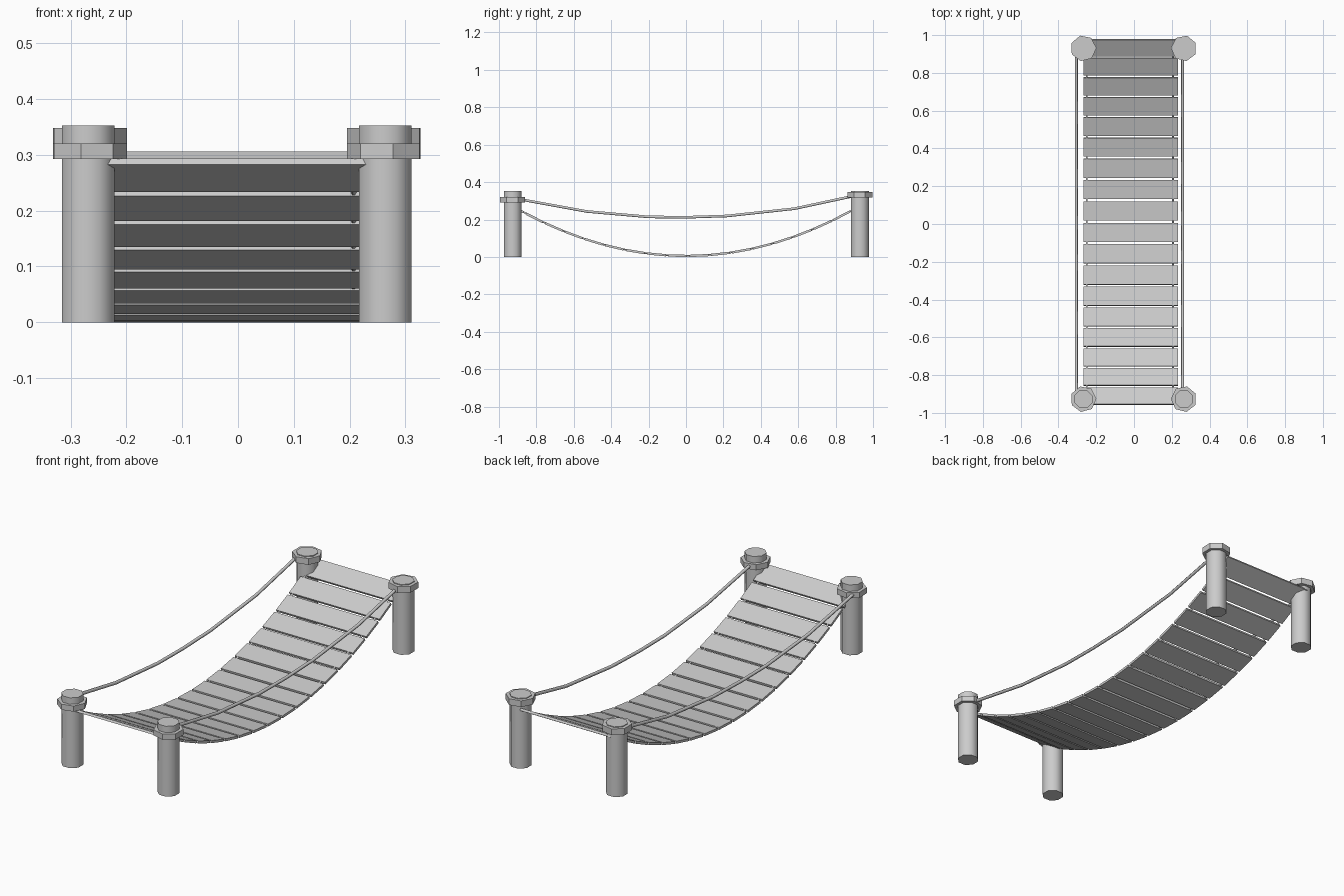
import bpy, math
from mathutils import Matrix, Vector

if "Cube" in bpy.data.objects:
    bpy.data.objects.remove(bpy.data.objects["Cube"])

SAG = 0.309      # deck parabola: z = 0.006 + SAG * y^2
THICK = 0.012


def deck_z(y):
    return THICK / 2 + SAG * y * y


def step(y, dist):
    # walk along the deck curve by an arc length
    n = 20
    for _ in range(n):
        y += dist / n / math.sqrt(1 + (2 * SAG * y) ** 2)
    return y


def cylinder(name, x, y, z0, z1, r, sides, rot=0.0, smooth=False):
    bpy.ops.mesh.primitive_cylinder_add(vertices=sides, radius=r, depth=z1 - z0,
                                        location=(x, y, (z0 + z1) / 2), rotation=(0, 0, rot))
    ob = bpy.context.object
    ob.name = name
    if smooth:
        bpy.ops.object.shade_smooth_by_angle(angle=math.radians(50))
    return ob


def rope(name, pts, r):
    cu = bpy.data.curves.new(name, 'CURVE')
    cu.dimensions = '3D'
    cu.bevel_depth = r
    cu.bevel_resolution = 1
    cu.use_fill_caps = True
    sp = cu.splines.new('POLY')
    sp.points.add(len(pts) - 1)
    for p, co in zip(sp.points, pts):
        p.co = (*co, 1)
    ob = bpy.data.objects.new(name, cu)
    bpy.context.collection.objects.link(ob)


# posts and collars (the collars at the back sit higher)
for side, x in (("left", -0.268), ("right", 0.264)):
    for end, y, z0, z1 in (("front", -0.927, 0.292, 0.32), ("back", 0.930, 0.317, 0.348)):
        cylinder(f"{end}_{side}_post", x, y, 0, 0.352, 0.051, 8, math.pi / 8, True)
        rot = 0.25 if side == "left" else -0.25
        cylinder(f"{end}_{side}_collar", x, y, z0, z1, 0.069, 7, rot)

# planks, evenly spaced along the sagging curve
PITCH, LENGTH = 0.1138, 0.101
for i in range(18):
    y = step(0.0125, (i - 8.5) * PITCH)
    bpy.ops.mesh.primitive_cube_add(size=1)
    ob = bpy.context.object
    ob.name = f"plank_{i + 1}"
    tilt = Matrix.Rotation(math.atan(2 * SAG * y), 4, 'X')
    size = Matrix.Diagonal((0.5, LENGTH, THICK, 1))
    ob.data.transform(Matrix.Translation(Vector((-0.017, y, deck_z(y)))) @ tilt @ size)

# ropes threading the planks
ys = [-0.93 + 1.88 * i / 24 for i in range(25)]
for side, x in (("left", -0.25), ("right", 0.207)):
    rope(f"{side}_deck_rope", [(x, y, deck_z(y)) for y in ys], 0.005)

# hand ropes between the posts
profile = [(-0.92, 0.314), (-0.53, 0.243), (-0.2, 0.214), (0, 0.212),
           (0.22, 0.219), (0.58, 0.258), (0.93, 0.333)]
for side, x in (("left", -0.305), ("right", 0.258)):
    rope(f"{side}_hand_rope", [(x, y, z) for y, z in profile], 0.008)
